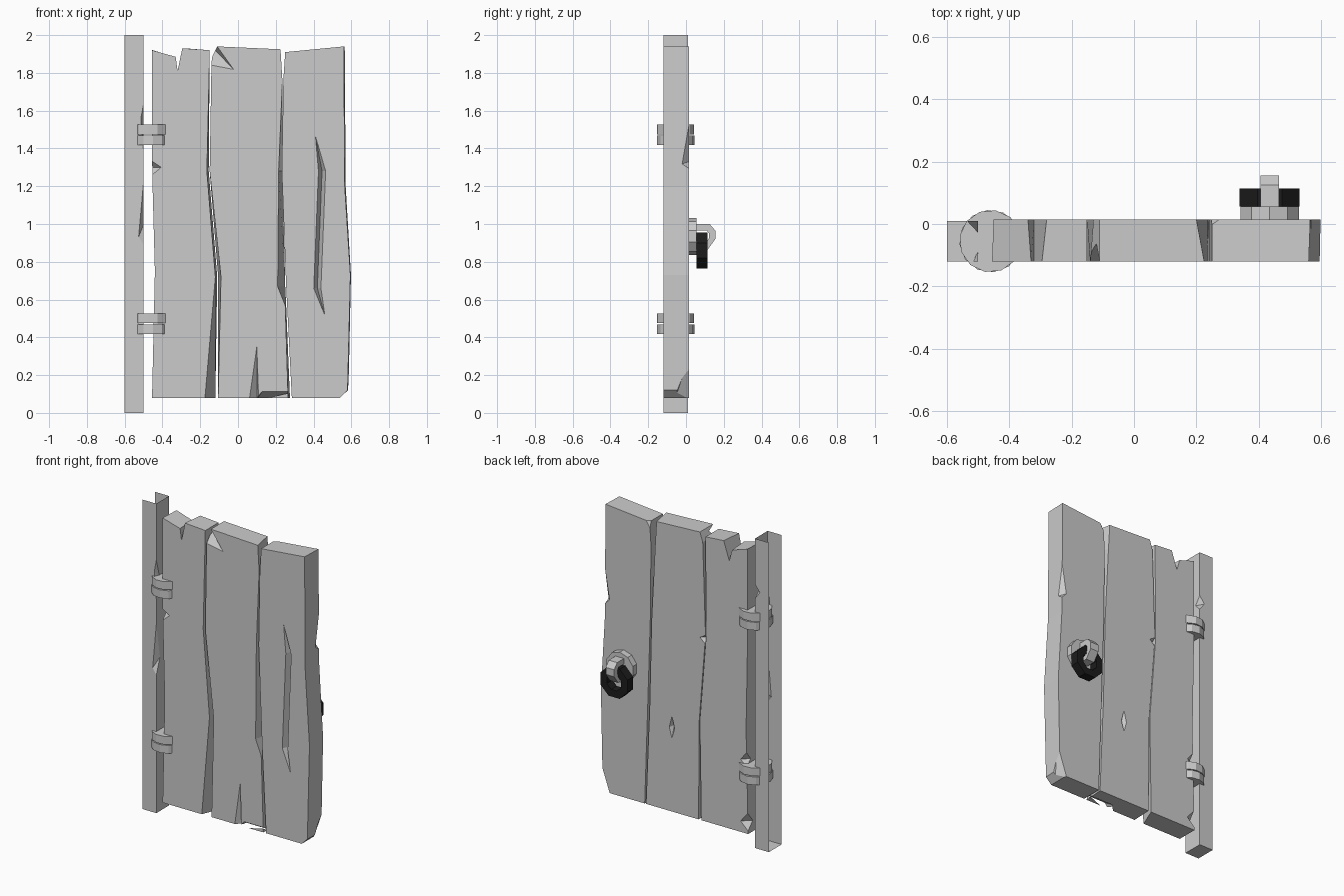
import bpy, bmesh, math
from mathutils import Matrix, Vector

FRONT, BACK = -.12, .015

default_cube = bpy.data.objects.get("Cube")
if default_cube:
    bpy.data.objects.remove(default_cube, do_unlink=True)


def make_material(name, colour):
    material = bpy.data.materials.new(name)
    material.use_nodes = True
    material.diffuse_color = colour
    shader = next(n for n in material.node_tree.nodes if n.type == "BSDF_PRINCIPLED")
    shader.inputs["Base Color"].default_value = colour
    return material


grey = make_material("light_grey", (.6, .6, .6, 1))
black = make_material("black_iron", (.012, .012, .012, 1))


def finish(bm, name, material):
    """Turn a bmesh into a flat shaded object."""
    bmesh.ops.recalc_face_normals(bm, faces=bm.faces)
    mesh = bpy.data.meshes.new(name)
    bm.to_mesh(mesh)
    bm.free()
    mesh.materials.append(material)
    obj = bpy.data.objects.new(name, mesh)
    bpy.context.scene.collection.objects.link(obj)
    return obj


def loft(name, first, second, material):
    """Solid between two matching outlines."""
    bm = bmesh.new()
    near = [bm.verts.new(p) for p in first]
    far = [bm.verts.new(p) for p in second]
    bm.faces.new(near)
    bm.faces.new(far[::-1])
    for i in range(len(near)):
        j = (i + 1) % len(near)
        bm.faces.new((near[i], far[i], far[j], near[j]))
    return finish(bm, name, material)


def plank(name, outline):
    """Outline rows hold front x, height and back x."""
    return loft(name, [(x, FRONT, z) for x, z, back in outline],
                [(back, BACK, z) for x, z, back in outline], grey)


def chip(target, *points):
    """Carve the convex hull of a few points out of a part."""
    bm = bmesh.new()
    verts = [bm.verts.new(p) for p in points]
    bmesh.ops.convex_hull(bm, input=verts)
    cutter = finish(bm, "chip_cutter", grey)
    cutter.hide_render = True
    modifier = target.modifiers.new("chip", "BOOLEAN")
    modifier.operation = "DIFFERENCE"
    modifier.solver = "EXACT"
    modifier.object = cutter
    bpy.context.view_layer.update()
    evaluated = target.evaluated_get(bpy.context.evaluated_depsgraph_get())
    carved = bpy.data.meshes.new_from_object(evaluated)
    target.modifiers.clear()
    target.data = carved
    bpy.data.objects.remove(cutter, do_unlink=True)


def cylinder(name, centre, radius, depth, sides, turn, axis="Z"):
    bm = bmesh.new()
    matrix = Matrix.Translation(centre)
    if axis == "Y":
        matrix = matrix @ Matrix.Rotation(math.pi / 2, 4, "X")
    matrix = matrix @ Matrix.Rotation(turn, 4, "Z")
    bmesh.ops.create_cone(bm, cap_ends=True, segments=sides, radius1=radius,
                          radius2=radius, depth=depth, matrix=matrix)
    return finish(bm, name, grey)


# Left plank, with a split in its top edge
left = plank("hinge_side_plank", [
    (-.455, .08, -.455), (-.44, .75, -.44), (-.455, 1.3, -.45), (-.455, 1.92, -.45),
    (-.33, 1.885, -.34), (-.32, 1.81, -.32), (-.295, 1.93, -.28), (-.15, 1.92, -.15),
    (-.165, 1.28, -.155), (-.12, .72, -.11), (-.175, .08, -.12)])
chip(left, (-.46, -.125, 1.34), (-.405, -.121, 1.3), (-.46, -.125, 1.25), (-.46, -.08, 1.3))
for height in (.55, .15):
    chip(left, (-.46, .02, height + .08), (-.46, .02, height - .06),
         (-.4, .016, height), (-.46, -.04, height))

# Middle plank, with a broken top corner and a split foot
middle = plank("middle_plank", [
    (-.105, .08, -.1), (-.09, .72, -.105), (-.15, 1.28, -.15), (-.14, 1.88, -.13),
    (-.11, 1.94, -.11), (.225, 1.925, .2), (.235, 1.76, .21), (.215, 1.28, .235),
    (.21, .67, .25), (.25, .57, .255), (.265, .08, .275)])
chip(middle, (-.16, -.13, 1.91), (-.02, -.122, 1.815), (-.16, -.13, 1.83),
     (-.16, -.04, 1.96), (-.12, -.13, 1.96))
chip(middle, (.1, -.121, .36), (.055, -.125, .07), (.11, -.125, .07), (.1, -.08, .07))
chip(middle, (.09, -.13, .07), (.13, -.13, .118), (.3, -.13, .118),
     (.3, -.05, .07), (.1, -.05, .07))
chip(middle, (.09, .016, .7), (.07, .016, .62), (.11, .016, .62), (.09, .016, .55), (.09, -.01, .63))
chip(middle, (-.17, .02, 1.3), (-.17, .02, 1.2), (-.11, .016, 1.26), (-.17, -.03, 1.26))

# Right plank, with a long crack and worn outer edge
right = plank("latch_side_plank", [
    (.285, .08, .285), (.255, .67, .265), (.232, 1.28, .245), (.24, 1.76, .24),
    (.25, 1.91, .25), (.56, 1.94, .565), (.565, 1.2, .57), (.595, .73, .598),
    (.58, .12, .585), (.54, .08, .54)])
crack = [(.41, .412, 1.46), (.425, .465, 1.28), (.4, .44, .66), (.458, .46, .52)]
for (a, b, top), (c, d, low) in zip(crack, crack[1:]):
    chip(right, (a, -.122, top), (b, -.122, top), (c, -.122, low), (d, -.122, low),
         ((a + b) / 2, -.12 + (b - a), top), ((c + d) / 2, -.12 + (d - c), low))
chip(right, (.59, .02, 1.68), (.59, .02, 1.27), (.535, .016, 1.33), (.59, -.045, 1.31))
chip(right, (.61, .02, .3), (.53, .02, .07), (.61, .02, .07), (.61, -.06, .11), (.56, -.06, .07))
chip(right, (.23, .02, 1.96), (.31, .02, 1.96), (.23, -.04, 1.96), (.23, .02, 1.83))

# Door post: a chipped box left open on its top and outer side
post = loft("door_post",
            [(-.6, FRONT, 0), (-.5, FRONT, 0), (-.5, FRONT, 2), (-.6, FRONT, 2)],
            [(-.6, .01, 0), (-.5, .01, 0), (-.5, .01, 2), (-.6, .01, 2)], grey)
chip(post, (-.495, -.125, 1.68), (-.495, -.125, 1.3), (-.515, -.121, 1.56), (-.498, -.08, 1.5))
chip(post, (-.495, -.125, 1.31), (-.495, -.125, .87), (-.527, -.121, .93), (-.498, -.08, 1))
chip(post, (-.495, .015, 1.72), (-.495, .015, 1.6), (-.54, .015, 1.66), (-.498, -.03, 1.65))
bm = bmesh.new()
bm.from_mesh(post.data)
outside = [f for f in bm.faces if all(v.co.z > 1.999 for v in f.verts)
           or all(v.co.x < -.599 for v in f.verts)]
bmesh.ops.delete(bm, geom=outside, context="FACES")
bm.to_mesh(post.data)
bm.free()

# Hinges: two stacked discs each
for label, height in (("lower", .47), ("upper", 1.47)):
    cylinder(label + "_hinge_bottom_disc", (-.46, -.055, height - .027), .1, .052, 12, .1)
    cylinder(label + "_hinge_top_disc", (-.46, -.055, height + .031), .1, .052, 12, .35)

# Latch plate on the back
cylinder("latch_plate", (.435, .033, .935), .098, .045, 10, 0, "Y")

# Latch hook: a bent bar profile
hook = [(.04, 1), (.125, 1), (.155, .965), (.155, .92), (.115, .865), (.04, .865),
        (.04, .895), (.1, .895), (.122, .925), (.122, .95), (.11, .965), (.04, .965)]
loft("latch_hook", [(.405, y, z) for y, z in hook], [(.465, y, z) for y, z in hook], black and grey)

# Pull ring: eight sided with a square section
bm = bmesh.new()
rings = []
for i in range(8):
    angle = math.tau * (i + .5) / 8
    spoke = Vector((math.sin(angle), 0, math.cos(angle)))
    centre = Vector((.435, 0, .86))
    rings.append([bm.verts.new(centre + spoke * r + Vector((0, y, 0)))
                  for r, y in ((.055, .056), (.104, .056), (.104, .114), (.055, .114))])
for i in range(8):
    here, there = rings[i], rings[(i + 1) % 8]
    for j in range(4):
        k = (j + 1) % 4
        bm.faces.new((here[j], here[k], there[k], there[j]))
finish(bm, "pull_ring", black)
